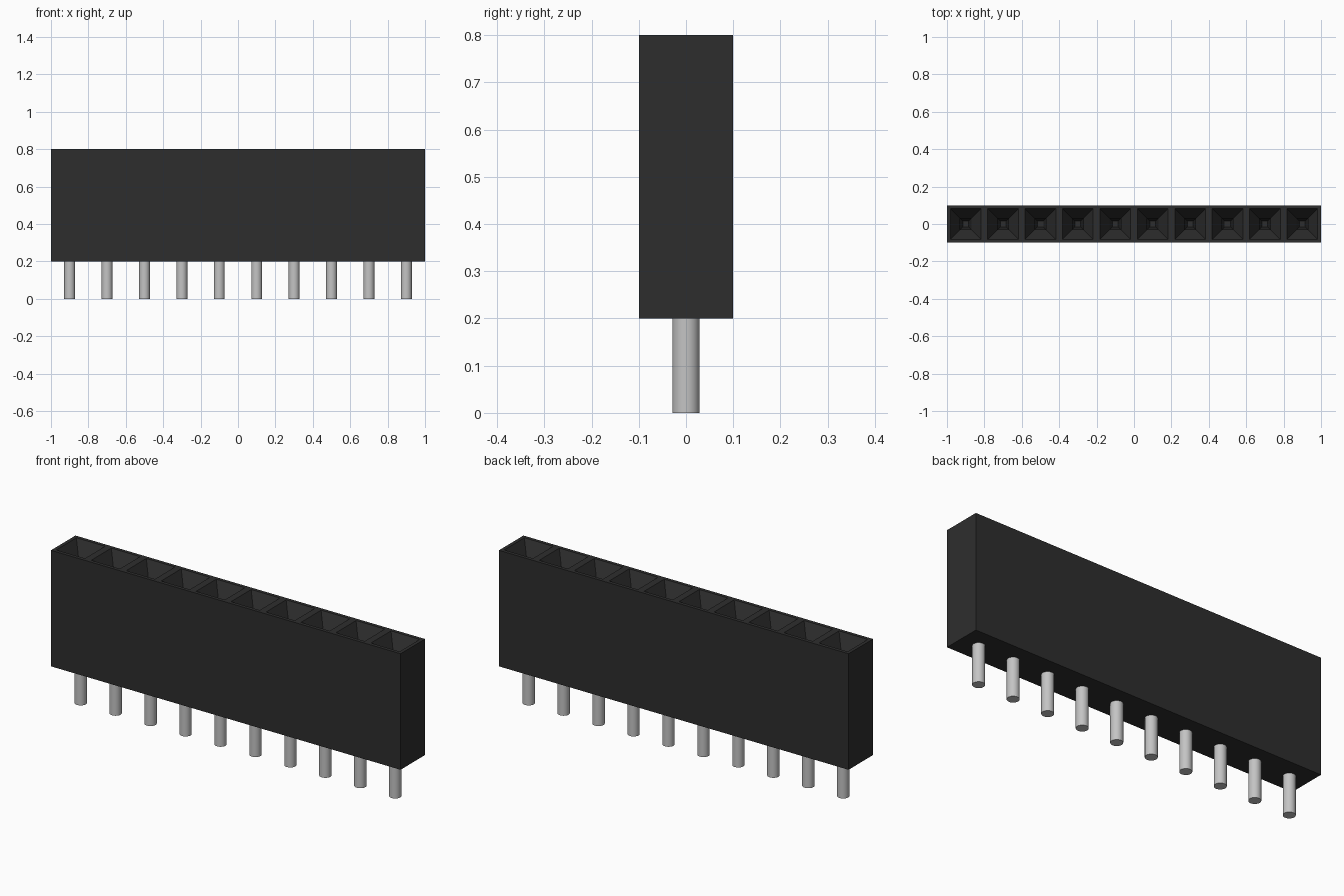
import bpy, bmesh
from mathutils import Matrix

if "Cube" in bpy.data.objects:
    bpy.data.objects.remove(bpy.data.objects["Cube"], do_unlink=True)

COUNT, PITCH = 10, 0.2
BASE, TOP = 0.2, 0.8


def material(name, value):
    mat = bpy.data.materials.new(name)
    mat.use_nodes = True
    color = (value, value, value, 1)
    mat.diffuse_color = color
    mat.node_tree.nodes["Principled BSDF"].inputs["Base Color"].default_value = color
    return mat


def make_object(name, bm, mat):
    mesh = bpy.data.meshes.new(name)
    bm.to_mesh(mesh)
    bm.free()
    mesh.materials.append(mat)
    obj = bpy.data.objects.new(name, mesh)
    bpy.context.collection.objects.link(obj)
    return obj


black = material("black plastic", 0.027)
metal = material("pin metal", 0.55)
centers = [(i - (COUNT - 1) / 2) * PITCH for i in range(COUNT)]

# Housing: a block divided into one cell per contact
bm = bmesh.new()
size = Matrix.Diagonal((COUNT * PITCH, PITCH, TOP - BASE, 1))
bmesh.ops.create_cube(bm, size=1, matrix=Matrix.Translation((0, 0, (TOP + BASE) / 2)) @ size)
for x in centers[:-1]:
    bmesh.ops.bisect_plane(bm, geom=bm.verts[:] + bm.edges[:] + bm.faces[:],
                           plane_co=(x + PITCH / 2, 0, 0), plane_no=(1, 0, 0))
bm.normal_update()
cells = [f for f in bm.faces if f.normal.z > 0.9]

# Sockets: thin rim, square funnel, then a narrow tapered hole
for thickness, depth in ((0.018, 0), (0.052, -0.1), (0.015, -0.2)):
    bmesh.ops.inset_individual(bm, faces=cells, thickness=thickness, depth=depth,
                               use_even_offset=True)
    bm.normal_update()
make_object("socket_housing", bm, black)

# Contact pins
for i, x in enumerate(centers):
    bm = bmesh.new()
    bmesh.ops.create_cone(bm, cap_ends=True, segments=32, radius1=0.029, radius2=0.029,
                          depth=BASE + 0.02,
                          matrix=Matrix.Translation((x, 0, (BASE + 0.02) / 2)))
    for face in bm.faces:
        face.smooth = abs(face.normal.z) < 0.5
    for edge in bm.edges:
        edge.smooth = all(f.smooth for f in edge.link_faces)
    make_object(f"contact_pin_{i + 1}", bm, metal)
